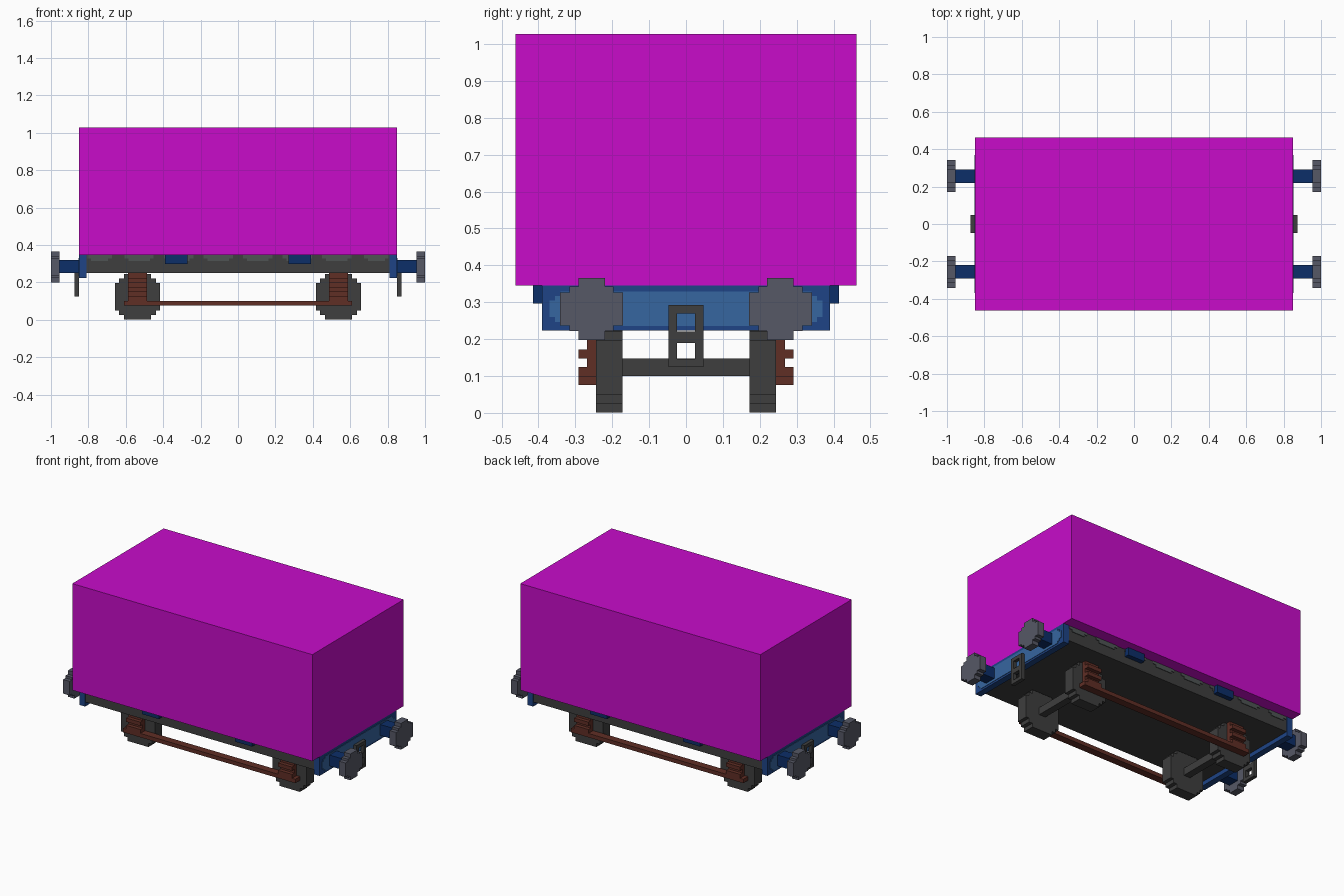
import bpy, bmesh
from mathutils import Vector

cube = bpy.data.objects.get("Cube")
if cube:
    bpy.data.objects.remove(cube, do_unlink=True)


def material(name, r, g, b):
    linear = [(c / 255 / 12.92) if c < 11 else ((c / 255 + 0.055) / 1.055) ** 2.4 for c in (r, g, b)]
    m = bpy.data.materials.new(name)
    m.use_nodes = True
    m.diffuse_color = (*linear, 1)
    m.node_tree.nodes["Principled BSDF"].inputs["Base Color"].default_value = (*linear, 1)
    return m


MAGENTA = material("magenta", 200, 12, 202)
DARK = material("dark_grey", 62, 62, 62)
SLATE = material("slate_grey", 86, 88, 102)
PATCH = material("patch_grey", 78, 84, 84)
TRIM = material("trim_blue", 30, 68, 134)
PANEL = material("panel_blue", 54, 102, 160)
NAVY = material("navy_blue", 12, 46, 104)
BROWN = material("rust_brown", 96, 46, 37)


def finish(name, bm, mat):
    bmesh.ops.recalc_face_normals(bm, faces=bm.faces)
    mesh = bpy.data.meshes.new(name)
    bm.to_mesh(mesh)
    bm.free()
    mesh.materials.append(mat)
    obj = bpy.data.objects.new(name, mesh)
    bpy.context.collection.objects.link(obj)
    return obj


def boxes(name, mat, *extents):
    """One object from boxes given as x, y and z ranges."""
    bm = bmesh.new()
    for ranges in extents:
        verts = bmesh.ops.create_cube(bm, size=1)["verts"]
        for v in verts:
            v.co = Vector([(lo + hi) / 2 + c * (hi - lo) for c, (lo, hi) in zip(v.co, ranges)])
    return finish(name, bm, mat)


def span(a, b, side):
    """Range mirrored to the given side."""
    return tuple(sorted((a * side, b * side)))


def stepped_plate(name, mat, corner, axis, centre, thickness):
    """Stepped-corner outline, extruded along x or y."""
    outline = []
    for sx, sz in ((1, 1), (-1, 1), (-1, -1), (1, -1)):
        pts = [(w * sx, h * sz) for w, h in corner]
        outline += pts if sx == sz else pts[::-1]
    bm = bmesh.new()
    place = (lambda w, h, d: (d, w, h)) if axis == "x" else (lambda w, h, d: (w, d, h))
    half = thickness / 2
    face = bm.faces.new([bm.verts.new(Vector(centre) + Vector(place(w, h, -half))) for w, h in outline])
    new = bmesh.ops.extrude_face_region(bm, geom=[face])["geom"]
    moved = [g for g in new if isinstance(g, bmesh.types.BMVert)]
    bmesh.ops.translate(bm, verts=moved, vec=place(0, 0, thickness))
    return finish(name, bm, mat)


def steps(*levels):
    """Corner points of a staircase through (width, height) levels."""
    pts = [levels[0]]
    for (w0, h0), (w1, h1) in zip(levels, levels[1:]):
        pts += [(w1, h0), (w1, h1)]
    return pts


WHEEL = steps((0.12, 0.073), (0.098, 0.098), (0.073, 0.122))
BUFFER = steps((0.085, 0.045), (0.06, 0.06), (0.036, 0.084))
END_PANEL = steps((0.37, 0.022), (0.355, 0.035), (0.34, 0.047))

# Cargo body and chassis
boxes("cargo_body", MAGENTA, ((-0.85, 0.85), (-0.462, 0.462), (0.345, 1.027)))
boxes("chassis", DARK, ((-0.81, 0.81), (-0.385, 0.385), (0.25, 0.345)))

# Ends: beam, panel, buffers and coupling
for s, end in ((1, "left"), (-1, "right")):
    boxes(f"{end}_end_beam", TRIM, (span(0.81, 0.85, s), (-0.39, 0.39), (0.223, 0.345)))
    stepped_plate(f"{end}_end_panel", PANEL, END_PANEL, "x", (0.85 * s, 0, 0.282), 0.006)
    for t, row in ((1, "back"), (-1, "front")):
        y = 0.256 * t
        boxes(f"{end}_{row}_buffer_shaft", NAVY,
              (span(0.85, 0.96, s), (y - 0.036, y + 0.036), (0.25, 0.32)))
        stepped_plate(f"{end}_{row}_buffer_head", SLATE, BUFFER, "x", (0.977 * s, y, 0.282), 0.046)
    x = span(0.85, 0.874, s)
    boxes(f"{end}_coupling", DARK,
          (x, (-0.048, -0.025), (0.124, 0.292)), (x, (0.025, 0.048), (0.124, 0.292)),
          (x, (-0.025, 0.025), (0.27, 0.292)), (x, (-0.025, 0.025), (0.19, 0.22)),
          (x, (-0.025, 0.025), (0.124, 0.146)))

# Wheelsets
for s, end in ((1, "left"), (-1, "right")):
    x = 0.537 * s
    boxes(f"{end}_axle", DARK, ((x - 0.023, x + 0.023), (-0.172, 0.172), (0.1, 0.147)))
    for t, row in ((1, "back"), (-1, "front")):
        stepped_plate(f"{end}_{row}_wheel", DARK, WHEEL, "y", (x, 0.208 * t, 0.123), 0.073)
        width = (x - 0.05, x + 0.05)
        fins = [(width, span(0.268, 0.292, t), z)
                for z in ((0.1, 0.125), (0.148, 0.172), (0.197, 0.221))]
        boxes(f"{end}_{row}_spring", BROWN, (width, span(0.244, 0.268, t), (0.1, 0.25)), *fins)

# Sides: tie bar, brackets and worn patches
for t, row in ((1, "back"), (-1, "front")):
    boxes(f"{row}_tie_bar", BROWN, ((-0.61, 0.61), span(0.244, 0.292, t), (0.075, 0.1)))
    boxes(f"{row}_brackets", NAVY,
          *[(span(0.27, 0.39, s), span(0.38, 0.415, t), (0.297, 0.345)) for s in (1, -1)])
    patches = []
    for i in range(8):
        c = -0.74 + i * 0.2114
        half = 0.065 if i in (0, 7) else 0.078
        y = span(0.385, 0.389, t)
        patches += [((c - half, c + half), y, (0.328, 0.345)),
                    ((c - half + 0.02, c + half - 0.02), y, (0.314, 0.328))]
    boxes(f"{row}_worn_patches", PATCH, *patches)
